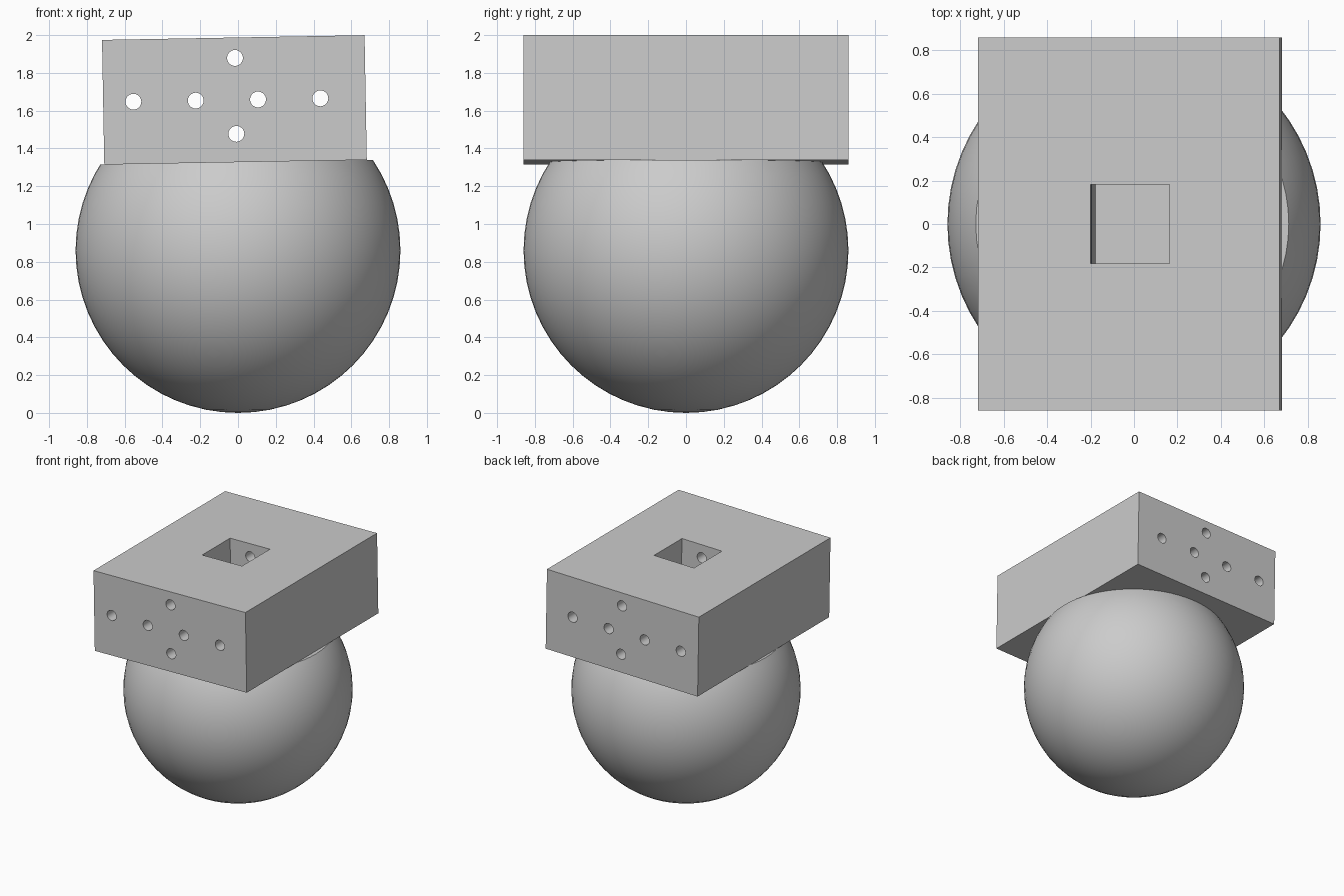
import bpy
import bmesh
import math
from mathutils import Matrix, Vector

cube = bpy.data.objects.get("Cube")
if cube:
    bpy.data.objects.remove(cube, do_unlink=True)

grey = bpy.data.materials.new("plain grey")
grey.use_nodes = True
grey.diffuse_color = (0.6, 0.6, 0.6, 1)
grey.node_tree.nodes["Principled BSDF"].inputs["Base Color"].default_value = (0.6, 0.6, 0.6, 1)

RADIUS = 0.86
WIDTH, DEPTH, HEIGHT = 1.39, 1.72, 0.66
PIT_SIZE, PIT_DEPTH = 0.365, 1.4
HOLE_RADIUS = 0.042

# Slightly tilted frame shared by the block, its holes and the flat on the ball
frame = Matrix.Translation((-0.019, 0, 1.657)) @ Matrix.Rotation(math.radians(-1.03), 4, 'Y')


def add_object(name, bm):
    mesh = bpy.data.meshes.new(name)
    bm.to_mesh(mesh)
    bm.free()
    mesh.materials.append(grey)
    obj = bpy.data.objects.new(name, mesh)
    bpy.context.collection.objects.link(obj)
    return obj


def add_box(name, size, centre):
    bm = bmesh.new()
    bmesh.ops.create_cube(bm, size=1, matrix=frame @ Matrix.Translation(centre) @ Matrix.Diagonal((*size, 1)))
    return add_object(name, bm)


def add_hole_cutter(x, z):
    bm = bmesh.new()
    place = frame @ Matrix.Translation((x, 0, z)) @ Matrix.Rotation(math.pi / 2, 4, 'X')
    bmesh.ops.create_cone(bm, cap_ends=True, segments=32, radius1=HOLE_RADIUS,
                          radius2=HOLE_RADIUS, depth=DEPTH + 0.4, matrix=place)
    cutter = add_object("hole_cutter", bm)
    cutter.hide_render = True
    return cutter


def select_only(obj):
    bpy.ops.object.select_all(action='DESELECT')
    obj.select_set(True)
    bpy.context.view_layer.objects.active = obj


def cut(obj, cutter):
    mod = obj.modifiers.new("cut", 'BOOLEAN')
    mod.operation = 'DIFFERENCE'
    mod.solver = 'EXACT'
    mod.object = cutter
    select_only(obj)
    bpy.ops.object.modifier_apply(modifier=mod.name)


# Ball, sliced flat where the block sits
bm = bmesh.new()
bmesh.ops.create_uvsphere(bm, u_segments=64, v_segments=32, radius=RADIUS,
                          matrix=Matrix.Translation((0, 0, RADIUS)))
sliced = bmesh.ops.bisect_plane(bm, geom=bm.verts[:] + bm.edges[:] + bm.faces[:],
                                plane_co=frame @ Vector((0, 0, -HEIGHT / 2)),
                                plane_no=frame.to_3x3() @ Vector((0, 0, 1)), clear_outer=True)
rim = [e for e in sliced["geom_cut"] if isinstance(e, bmesh.types.BMEdge)]
bmesh.ops.contextual_create(bm, geom=rim)
bmesh.ops.recalc_face_normals(bm, faces=bm.faces[:])
ball = add_object("ball", bm)

# Block on top
block = add_box("block", (WIDTH, DEPTH, HEIGHT), (0, 0, 0))

# Square shaft down through the block into the ball
shaft = add_box("shaft_cutter", (PIT_SIZE, PIT_SIZE, PIT_DEPTH + 0.2),
                (0.007, 0, HEIGHT / 2 - PIT_DEPTH / 2 + 0.1))
shaft.hide_render = True
for part in (ball, block):
    cut(part, shaft)
bpy.data.objects.remove(shaft, do_unlink=True)

# Round holes from front to back: a row of four, one above and one below
holes = [(-0.535 + 0.33 * i, 0) for i in range(4)] + [(0.007, 0.222), (0.007, -0.18)]
for x, z in holes:
    cutter = add_hole_cutter(x, z)
    cut(block, cutter)
    bpy.data.objects.remove(cutter, do_unlink=True)

for part in (ball, block):
    select_only(part)
    bpy.ops.object.shade_smooth_by_angle(angle=math.radians(30))
